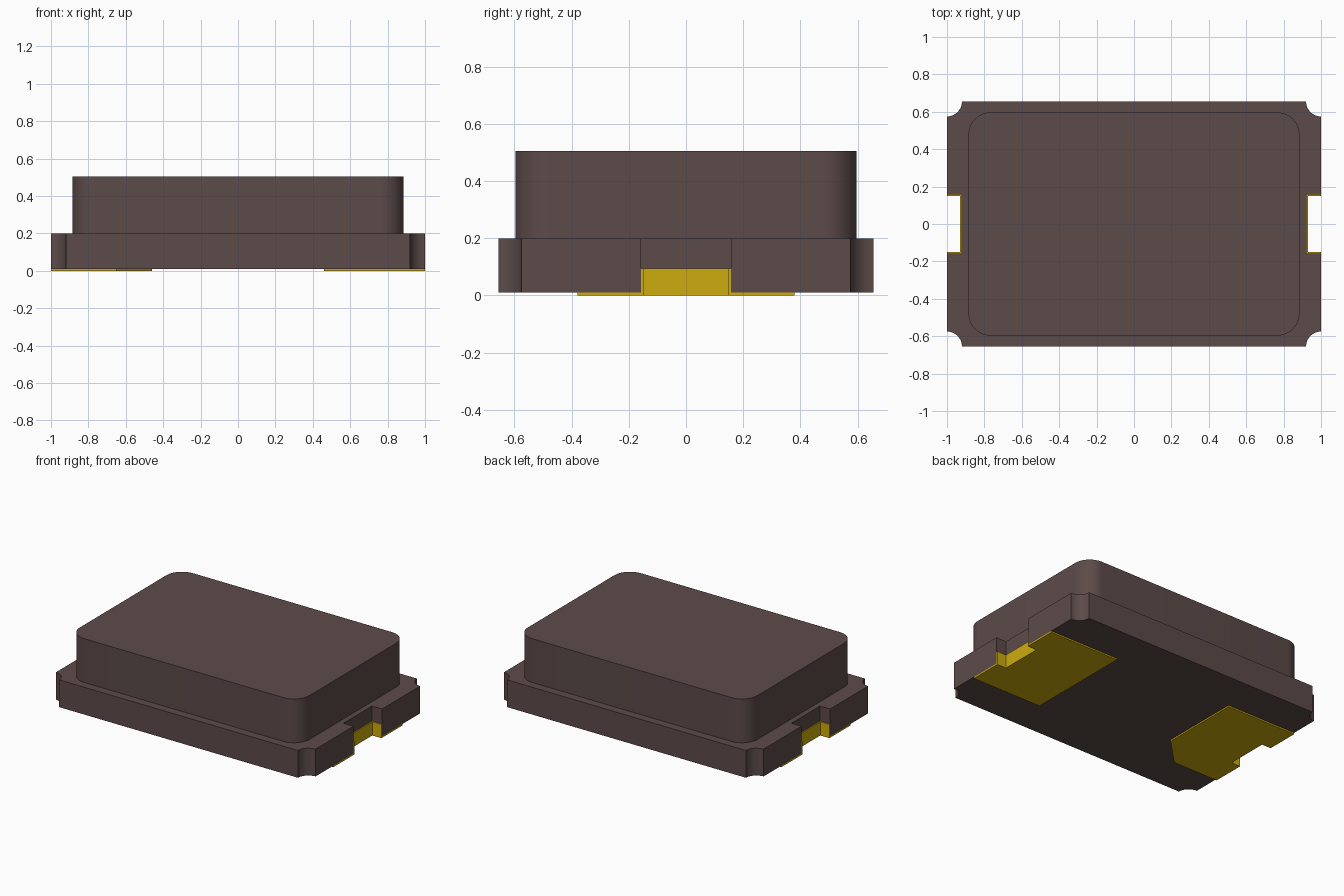
import bpy, bmesh, math

cube = bpy.data.objects.get("Cube")
if cube:
    bpy.data.objects.remove(cube, do_unlink=True)


def srgb(r, g, b):
    return tuple((c / 255 / 12.92) if c < 11 else ((c / 255 + 0.055) / 1.055) ** 2.4
                 for c in (r, g, b)) + (1.0,)


def material(name, colour):
    m = bpy.data.materials.new(name)
    m.use_nodes = True
    m.diffuse_color = colour
    m.node_tree.nodes["Principled BSDF"].inputs["Base Color"].default_value = colour
    return m


BROWN = material("dark brown ceramic", srgb(92, 75, 73))
GOLD = material("gold plating", srgb(205, 171, 14))


def arc(cx, cy, r, a0, a1, n=12):
    """Points on an arc, angles in degrees."""
    angles = [math.radians(a0 + (a1 - a0) * i / n) for i in range(n + 1)]
    return [(cx + r * math.cos(a), cy + r * math.sin(a)) for a in angles]


def prism(name, outline, z0, z1, mat):
    """Extrude a flat outline from z0 to z1."""
    bm = bmesh.new()
    face = bm.faces.new([bm.verts.new((x, y, z0)) for x, y in outline])
    top = bmesh.ops.extrude_face_region(bm, geom=[face])["geom"]
    bmesh.ops.translate(bm, vec=(0, 0, z1 - z0),
                        verts=[v for v in top if isinstance(v, bmesh.types.BMVert)])
    bmesh.ops.recalc_face_normals(bm, faces=bm.faces)
    mesh = bpy.data.meshes.new(name)
    bm.to_mesh(mesh)
    bm.free()
    obj = bpy.data.objects.new(name, mesh)
    bpy.context.collection.objects.link(obj)
    mesh.materials.append(mat)
    bpy.ops.object.select_all(action="DESELECT")
    obj.select_set(True)
    bpy.context.view_layer.objects.active = obj
    bpy.ops.object.shade_smooth_by_angle(angle=math.radians(30))
    return obj


def turned(points):
    """Half turn about z."""
    return [(-x, -y) for x, y in points]


# Overall sizes
X, Y = 1.0, 0.655            # base half sizes
PAD_Z, BASE_Z, TOP_Z = 0.01, 0.2, 0.505
NX, NY = 0.922, 0.157        # end notch in the base
T = 0.008                    # plating thickness
CR = 0.08                    # corner scallop radius

# Base: concave corners and a notch in each end
half = (arc(X, -Y, CR, 180, 90)
        + [(X, -NY), (NX, -NY), (NX, NY), (X, NY)]
        + arc(X, Y, CR, 270, 180))
prism("base", half + turned(half), PAD_Z, BASE_Z, BROWN)

# Lid: rounded block
LX, LY, LR = 0.885, 0.597, 0.12
half = (arc(LX - LR, -LY + LR, LR, -90, 0) + arc(LX - LR, LY - LR, LR, 0, 90))
prism("lid", half + turned(half), BASE_Z, TOP_Z, BROWN)

# Contact pads and notch plating at each end
PX, PY, CH = 0.46, 0.38, 0.19
ix, iy = NX + T, NY - T
for side, s in (("left", 1), ("right", -1)):
    if s == 1:
        inner = [(PX, PY), (PX, -PY)]
    else:  # marked pad has one cut corner
        inner = [(PX, PY), (PX, -PY + CH), (PX + CH, -PY)]
    pad = inner + [(X, -PY), (X, -iy), (ix, -iy), (ix, iy), (X, iy), (X, PY)]
    prism(side + "_contact_pad", [(s * x, y) for x, y in pad], 0, PAD_Z, GOLD)
    liner = [(NX, -NY), (X, -NY), (X, -iy), (ix, -iy),
             (ix, iy), (X, iy), (X, NY), (NX, NY)]
    prism(side + "_notch_plating", [(s * x, y) for x, y in liner], PAD_Z, 0.095, GOLD)
